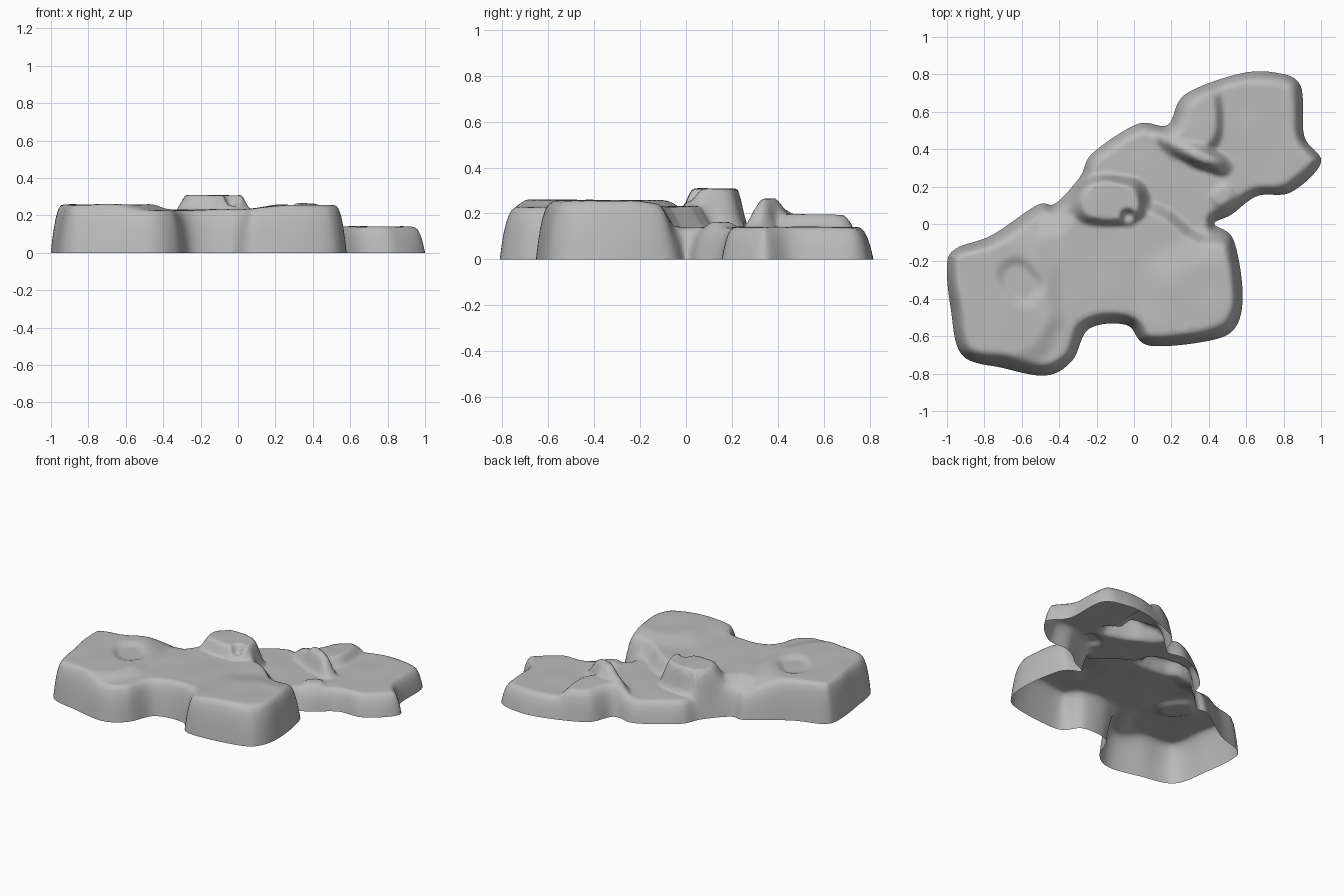
import bpy, math
from mathutils import Vector, noise
from mathutils.geometry import delaunay_2d_cdt

if "Cube" in bpy.data.objects:
    bpy.data.objects.remove(bpy.data.objects["Cube"])

# Footprint of the rock, counter-clockwise
OUTLINE = [(-1, -.22), (-.98, -.45), (-.92, -.7), (-.7, -.77), (-.47, -.81), (-.33, -.73),
           (-.24, -.56), (-.04, -.54), (.08, -.65), (.42, -.62), (.55, -.54), (.58, -.35),
           (.53, -.08), (.43, 0), (.52, .05), (.66, .15), (.84, .17), (1, .33), (.91, .47),
           (.89, .74), (.75, .81), (.55, .8), (.27, .69), (.18, .53), (.02, .535),
           (-.22, .38), (-.29, .25), (-.42, .11), (-.52, .1), (-.76, -.06), (-.95, -.13)]
# Edge of the high front plateau
PLATEAU = [(-1.2, .2), (-.5, .02), (-.3, .12), (.12, .08), (.36, -.08), (.8, -.15),
           (.7, -1), (-1.2, -1)]


def spline(pts, n):
    """Closed Catmull-Rom curve through pts."""
    P = [Vector(p) for p in pts]
    out = []
    for i in range(len(P)):
        a, b, c, d = (P[(i + k - 1) % len(P)] for k in range(4))
        for j in range(n):
            t = j / n
            out.append(.5 * (2 * b + (c - a) * t + (2 * a - 5 * b + 4 * c - d) * t * t
                             + (3 * b - a - 3 * c + d) * t ** 3))
    return out


def signed_distance(p, loop):
    """Distance to a closed loop, positive inside."""
    x, y = p
    best, inside = 1e9, False
    ax, ay = loop[-1]
    for bx, by in loop:
        dx, dy = bx - ax, by - ay
        t = max(0, min(1, ((x - ax) * dx + (y - ay) * dy) / (dx * dx + dy * dy + 1e-12)))
        best = min(best, (ax + t * dx - x) ** 2 + (ay + t * dy - y) ** 2)
        if (ay > y) != (by > y) and x < ax + (y - ay) * dx / dy:
            inside = not inside
        ax, ay = bx, by
    return math.sqrt(best) * (1 if inside else -1)


def raise_to(h, top, d, w):
    """Blend height h to top where d is inside, over slope half-width w."""
    t = max(0, min(1, d / (2 * w) + .5))
    return h + (top - h) * t * t * (3 - 2 * t)


def mound(h, p, x, y, rx, ry, turn, top, w):
    """Flat-topped rounded block with a slightly irregular rim."""
    c, s = math.cos(turn), math.sin(turn)
    u, v = p.x - x, p.y - y
    r = (abs((u * c + v * s) / rx) ** 2.5 + abs((v * c - u * s) / ry) ** 2.5) ** .4
    d = (1 - r) * min(rx, ry) + .01 * noise.noise((p.x * 9, p.y * 9, 7))
    return raise_to(h, top, d, w)


edge = spline(OUTLINE, 8)
plateau = spline(PLATEAU, 4)


def height(p):
    slope = raise_to(.04, .11, -.3 - p.x, .12)                # gentler drop on the left
    h = raise_to(.14, .23, signed_distance(p, plateau), slope)
    h = mound(h, p, -.78, -.4, .36, .36, 0, .258, .06)        # left lobe
    h = mound(h, p, .42, -.42, .32, .28, 0, .255, .1)         # right lobe
    h = mound(h, p, -.61, -.31, .12, .09, -.8, .238, .03)     # hollow in left lobe
    h = mound(h, p, .29, .57, .17, .2, 0, .195, .035)         # back lobe terrace
    h = mound(h, p, .36, .36, .13, .045, -.4, .265, .028)     # upright stone
    h = mound(h, p, .47, .15, .06, .05, .6, .16, .02)         # saddle stone
    h = mound(h, p, -.13, .125, .19, .118, 0, .308, .027)     # large boulder
    h = mound(h, p, -.03, .035, .03, .03, 0, .25, .02)        # nub on the boulder foot
    return h + .006 * noise.noise((p.x * 5, p.y * 5, 0))


def surface(p, d):
    """Steep side wall with a rounded shoulder."""
    width = .078 + .03 * noise.noise((p.x * 5, p.y * 5, 3))
    t = min(1, max(0, d) / width)
    return height(p) * (1 - (1 - t) ** 3)


# Side wall rings
n = len(edge)
flat, zs = list(edge), [0.0] * n
for k in range(1, 8):
    off = .0075 * k + .0006 * k * k
    for i in range(n):
        t = (edge[(i + 1) % n] - edge[i - 1]).normalized()
        p = edge[i] + Vector((-t.y, t.x)) * off
        d = signed_distance(p, edge)
        if d > off * .93:
            flat.append(p)
            zs.append(surface(p, d))

# Top surface grid
step = .0135
for i in range(int(2 / step)):
    for j in range(int(1.7 / step)):
        p = Vector((-1 + i * step + (j % 2) * step / 2, -.84 + j * step))
        d = signed_distance(p, edge)
        if d > .09:
            flat.append(p)
            zs.append(surface(p, d))

verts, _, faces, origin, _, _ = delaunay_2d_cdt(
    flat, [(i, (i + 1) % n) for i in range(n)], [], 1, 1e-5)
coords = [(v.x, v.y, zs[o[0]] if o else 0) for v, o in zip(verts, origin)]

# Open-bottomed rock shell
mesh = bpy.data.meshes.new("rock_platform")
mesh.from_pydata(coords, [], [list(f) for f in faces])
mesh.update()
rock = bpy.data.objects.new("rock_platform", mesh)
bpy.context.collection.objects.link(rock)
stone = bpy.data.materials.new("dark_stone")
stone.diffuse_color = (.5, .5, .5, 1)
stone.use_nodes = True
stone.node_tree.nodes["Principled BSDF"].inputs["Base Color"].default_value = stone.diffuse_color
mesh.materials.append(stone)
bpy.context.view_layer.objects.active = rock
rock.select_set(True)
bpy.ops.object.shade_smooth_by_angle(angle=math.radians(75))
